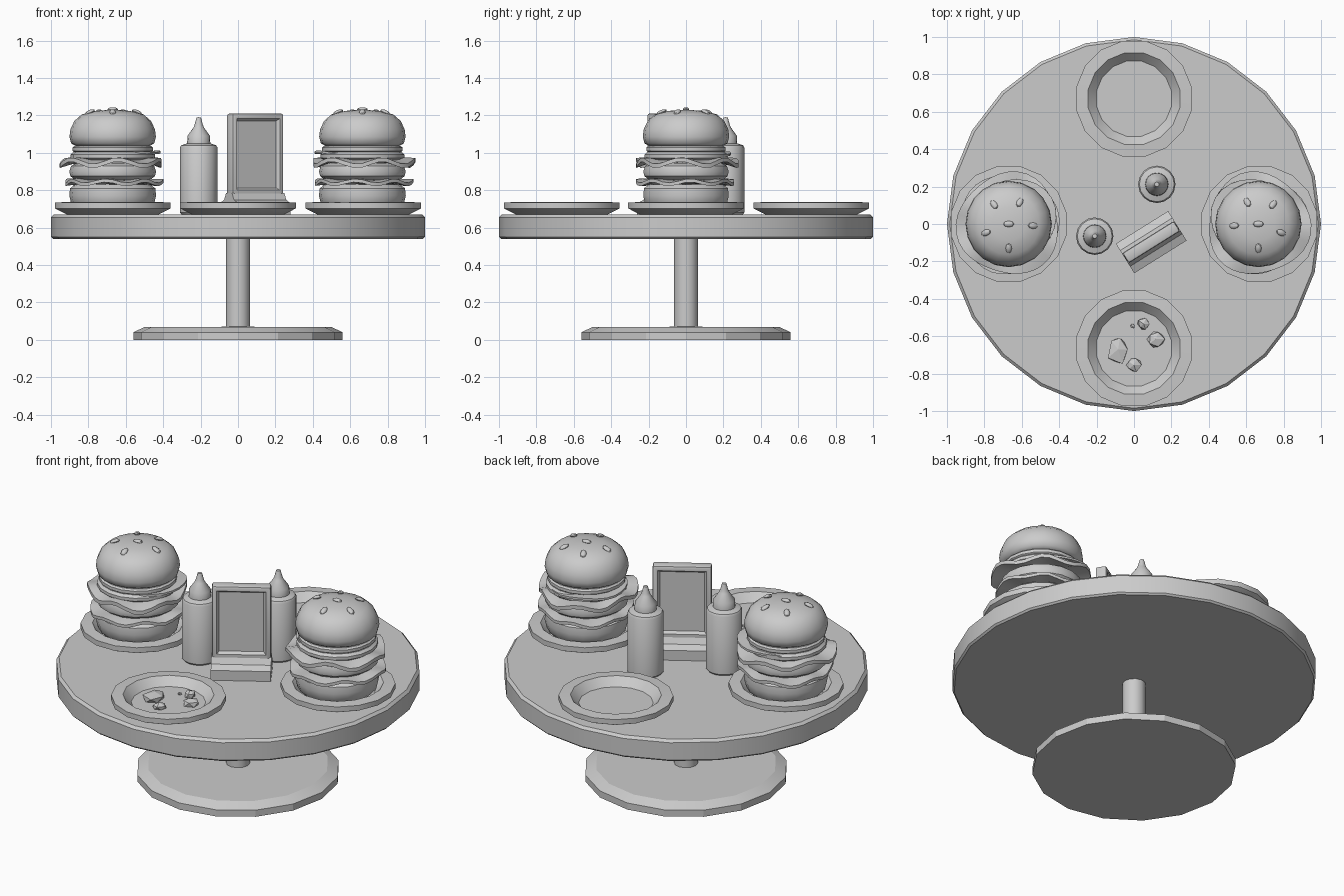
import bpy, bmesh, math, random
from mathutils import Vector, Matrix

if "Cube" in bpy.data.objects:
    bpy.data.objects.remove(bpy.data.objects["Cube"])

random.seed(4)


def finish(bm, name, loc=(0, 0, 0), angle=35, rot=(0, 0, 0)):
    bmesh.ops.recalc_face_normals(bm, faces=bm.faces[:])
    me = bpy.data.meshes.new(name)
    bm.to_mesh(me)
    bm.free()
    ob = bpy.data.objects.new(name, me)
    bpy.context.collection.objects.link(ob)
    ob.location, ob.rotation_euler = loc, rot
    bpy.ops.object.select_all(action='DESELECT')
    ob.select_set(True)
    bpy.context.view_layer.objects.active = ob
    if angle:
        bpy.ops.object.shade_smooth_by_angle(angle=math.radians(angle))
    return ob


def lathe(name, profile, n, loc=(0, 0, 0), wave=None, rot=(0, 0, 0), angle=35):
    """Spin (radius, z) points round z; wave(a, r) returns a radius factor and z offset."""
    bm = bmesh.new()
    rings = []
    for r, z in profile:
        if r == 0:
            rings.append([bm.verts.new((0, 0, z))])
            continue
        ring = []
        for i in range(n):
            a = 2 * math.pi * i / n
            k, dz = wave(a, r) if wave else (1, 0)
            ring.append(bm.verts.new((r * k * math.cos(a), r * k * math.sin(a), z + dz)))
        rings.append(ring)
    for lo, hi in zip(rings, rings[1:]):
        for i in range(n):
            j = (i + 1) % n
            if len(lo) == 1:
                bm.faces.new((lo[0], hi[j], hi[i]))
            elif len(hi) == 1:
                bm.faces.new((lo[i], lo[j], hi[0]))
            else:
                bm.faces.new((lo[i], lo[j], hi[j], hi[i]))
    return finish(bm, name, loc, angle, rot)


# Table
lathe("table_top", [(0, .54), (.99, .54), (1, .55), (1, .655), (.985, .67), (0, .67)], 24)
lathe("table_column", [(0, .05), (.065, .05), (.065, .545), (0, .545)], 12)
lathe("table_base", [(0, 0), (.56, 0), (.56, .04), (.5, .068), (0, .07)], 16, angle=20)

# Plates
PLATE = [(0, .67), (.25, .67), (.315, .702), (.315, .733), (.25, .737), (.205, .69), (0, .69)]
for side, pos in {"left": (-.67, 0, 0), "right": (.67, 0, 0),
                  "front": (0, -.665, 0), "back": (0, .67, 0)}.items():
    lathe("plate_" + side, PLATE, 16, pos, rot=(0, 0, math.pi / 16))


def leaf(amp, waves, phase):
    """Frilly edge for leaves, growing with radius."""
    def f(a, r):
        g = (r / .27) ** 3
        return (1 + .05 * g * math.sin(3 * a + phase),
                amp * g * math.sin(waves * a + phase))
    return f


BOTTOM_BUN = [(0, .69), (.19, .69), (.22, .72), (.232, .77), (.228, .81), (.2, .83), (0, .83)]
PATTY_LOW = [(0, .855), (.2, .855), (.226, .875), (.232, .9), (.222, .93), (.19, .945), (0, .945)]
PATTY_TOP = [(0, .96), (.21, .96), (.225, .972), (.225, .99), (.21, 1.003), (0, 1.003)]
TOMATO = [(0, 1.003), (.205, 1.003), (.215, 1.01), (.215, 1.028), (.205, 1.036), (0, 1.036)]
TOP_BUN = [(0, 1.035), (.195, 1.035), (.222, 1.05), (.231, 1.085), (.226, 1.125),
           (.205, 1.17), (.165, 1.205), (.09, 1.224), (0, 1.23)]
LEAF_LOW = [(0, .832), (.2, .835), (.262, .832), (.262, .85), (.2, .857), (0, .857)]
LEAF_TOP = [(0, .945), (.2, .95), (.272, .935), (.272, .957), (.2, .968), (0, .968)]


def burger(side, x, m):
    loc = (x, 0, 0)
    lathe("bottom_bun_" + side, BOTTOM_BUN, 18, loc)
    lathe("lower_leaf_" + side, LEAF_LOW, 36, loc, leaf(.012, 7, 1))
    lathe("lower_patty_" + side, PATTY_LOW, 18, loc)
    lathe("upper_leaf_" + side, LEAF_TOP, 36, loc, leaf(.017, 6, 2.2 * m))
    lathe("upper_patty_" + side, PATTY_TOP, 18, loc)
    lathe("tomato_" + side, TOMATO, 18, loc)
    # thin slice poking out towards the table centre
    lathe("slice_" + side, [(0, -.006), (.215, -.006), (.215, .006), (0, .006)], 24,
          (x - .04 * m, .03, .994), leaf(.008, 4, 0), rot=(0, .04 * m, 0))
    lathe("top_bun_" + side, TOP_BUN, 20, loc, angle=50)
    # seeds: one on the crown and five around it
    bm = bmesh.new()
    for deg in (None, 117, 53, 184, -21, -90):
        r = 0 if deg is None else .13
        a = math.radians(deg or 0)
        z = 1.231 if deg is None else 1.217
        mat = (Matrix.Translation((r * math.cos(a) * m, r * math.sin(a), z))
               @ Matrix.Rotation(a if m > 0 else math.pi - a, 4, 'Z')
               @ Matrix.Rotation(.4 if r else 0, 4, 'Y')
               @ Matrix.Diagonal((.029, .017, .012, 1)))
        bmesh.ops.create_uvsphere(bm, u_segments=8, v_segments=6, radius=1, matrix=mat)
    finish(bm, "seeds_" + side, loc)


burger("left", -.67, -1)
burger("right", .665, 1)

# Sauce bottles
BOTTLE = [(0, .67), (.092, .67), (.1, .68), (.1, 1.028), (.093, 1.04), (.062, 1.05), (.06, 1.09),
          (.028, 1.135), (.022, 1.15), (.012, 1.188), (0, 1.19)]
lathe("bottle_left", BOTTLE, 16, (-.21, -.065, 0))
lathe("bottle_right", BOTTLE, 16, (.122, .212, 0))

# Menu stand: upright panel with a framed recess on both faces, on a sloped foot
STAND, TURN = (.092, -.097, 0), (0, 0, math.radians(32))
bm = bmesh.new()
bmesh.ops.create_cube(bm, size=1, matrix=Matrix.Translation((0, 0, .955))
                      @ Matrix.Diagonal((.325, .064, .51, 1)))
bmesh.ops.bevel(bm, geom=bm.edges[:], offset=.012, segments=2, affect='EDGES', profile=.5)
bm.normal_update()
for s in (1, -1):
    face = max(bm.faces, key=lambda f: f.normal.y * s * f.calc_area())
    bmesh.ops.inset_region(bm, faces=[face], thickness=.022)
    for v in face.verts:
        if v.co.z < .95:
            v.co.z = .80
    bmesh.ops.inset_region(bm, faces=[face], thickness=.012, depth=-.012)
    bmesh.ops.inset_region(bm, faces=[face], thickness=.006, depth=-.006)
finish(bm, "menu_panel", STAND, 30, TURN)

bm = bmesh.new()
outline = [(-.093, .67), (.093, .67), (.093, .73), (.05, .748), (.03, .785),
           (-.03, .785), (-.05, .748), (-.093, .73)]
foot = bm.faces.new([bm.verts.new((-.165, y, z)) for y, z in outline])
new = bmesh.ops.extrude_face_region(bm, geom=[foot])["geom"]
bmesh.ops.translate(bm, verts=[g for g in new if isinstance(g, bmesh.types.BMVert)],
                    vec=(.33, 0, 0))
finish(bm, "menu_foot", STAND, 30, TURN)

# Leftover crumbs on the front plate
for i, (x, y, sx, sy, sz) in enumerate([(-.085, -.67, .055, .085, .035), (0, -.755, .045, .042, .025),
                                        (.052, -.535, .038, .036, .03), (.117, -.615, .052, .05, .032),
                                        (-.008, -.545, .014, .014, .012)]):
    bm = bmesh.new()
    bmesh.ops.create_icosphere(bm, subdivisions=1, radius=1)
    for v in bm.verts:
        v.co *= random.uniform(.75, 1.1)
        if i == 0:  # the biggest crumb is a wedge
            v.co.x *= 1.1 - .4 * v.co.y
        v.co = Vector((v.co.x * sx, v.co.y * sy, max(v.co.z, -.4) * sz))
    finish(bm, "crumb_%d" % (i + 1), (x, y, .69 + .35 * sz), 0)
